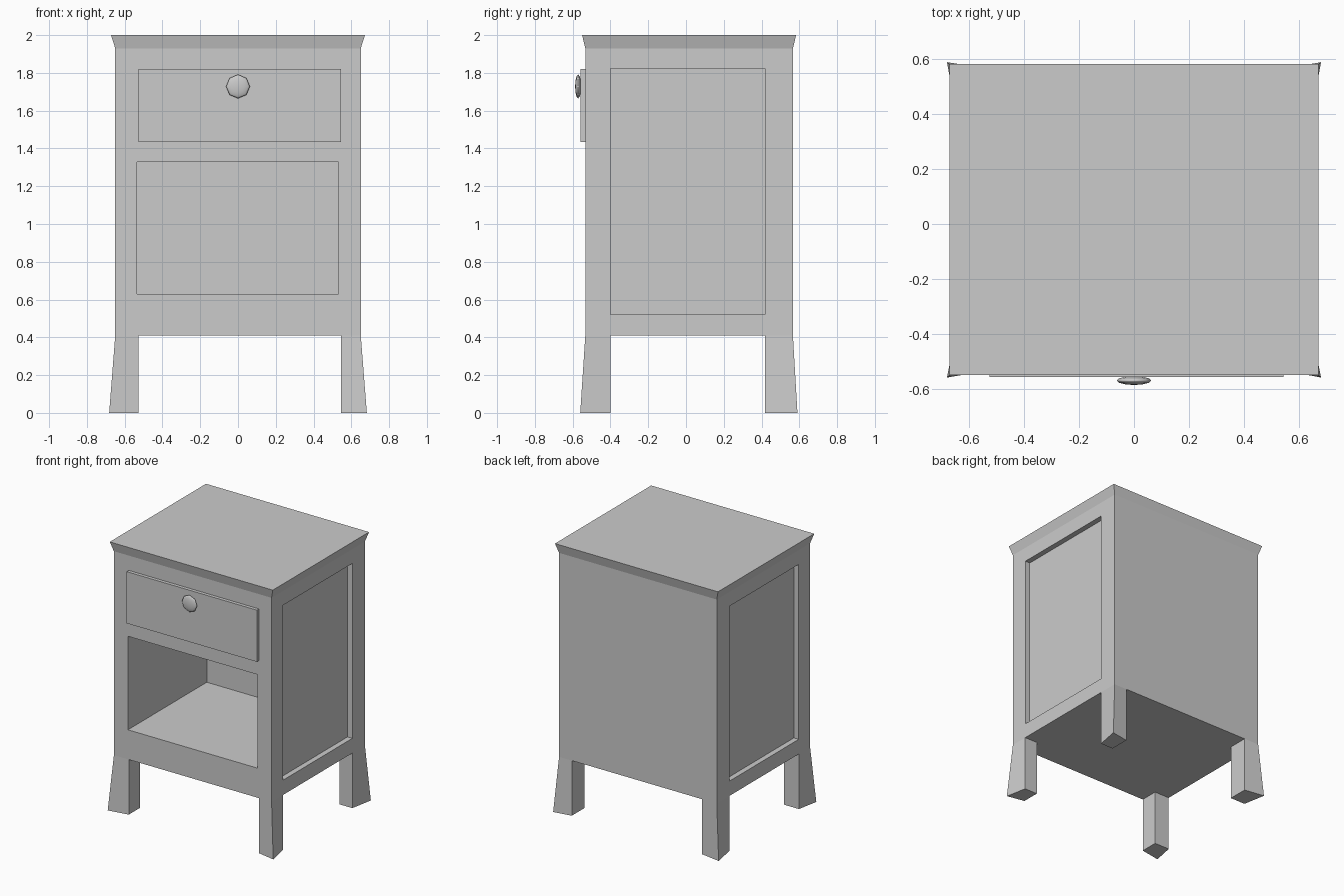
import bpy, bmesh, math

if "Cube" in bpy.data.objects:
    bpy.data.objects.remove(bpy.data.objects["Cube"])


def loft(name, rings):
    """Closed solid through a stack of equal-sized point rings."""
    bm = bmesh.new()
    loops = [[bm.verts.new(p) for p in ring] for ring in rings]
    n = len(loops[0])
    for a, b in zip(loops, loops[1:]):
        for i in range(n):
            j = (i + 1) % n
            bm.faces.new((a[i], a[j], b[j], b[i]))
    bm.faces.new(loops[0])
    bm.faces.new(loops[-1])
    bmesh.ops.recalc_face_normals(bm, faces=bm.faces)
    me = bpy.data.meshes.new(name)
    bm.to_mesh(me)
    bm.free()
    ob = bpy.data.objects.new(name, me)
    bpy.context.collection.objects.link(ob)
    return ob


def rect(x0, x1, y0, y1, z):
    return [(x0, y0, z), (x1, y0, z), (x1, y1, z), (x0, y1, z)]


def box(name, x0, x1, y0, y1, z0, z1):
    return loft(name, [rect(x0, x1, y0, y1, z0), rect(x0, x1, y0, y1, z1)])


def cut(target, cutter):
    cutter.hide_render = True
    mod = target.modifiers.new("cut", 'BOOLEAN')
    mod.operation = 'DIFFERENCE'
    mod.solver = 'EXACT'
    mod.object = cutter
    bpy.context.view_layer.objects.active = target
    bpy.ops.object.modifier_apply(modifier=mod.name)
    bpy.data.objects.remove(cutter)


X, Y0, Y1 = 0.65, -0.533, 0.566          # body footprint
Z0 = 0.41                                # underside height

# Cabinet body with the flared top edge
body = loft("cabinet_body", [
    rect(-X, X, Y0, Y1, Z0),
    rect(-X, X, Y0, Y1, 1.93),
    rect(-0.672, 0.672, -0.55, 0.583, 2.0),
])

# Open shelf compartment and recessed side panels
cut(body, box("shelf_cutter", -0.534, 0.533, -0.8, 0.395, 0.63, 1.327))
for s in (-1, 1):
    xs = sorted((s * 0.61, s * 0.8))
    cut(body, box("panel_cutter", *xs, -0.399, 0.418, 0.52, 1.823))

# Legs: only the outer corner splays out at the foot
for side, xo, xi, xf in (("left", -X, -0.527, -0.682), ("right", X, 0.545, 0.682)):
    for end, yo, yi, yf in (("front", Y0, -0.40, -0.56), ("back", Y1, 0.418, 0.59)):
        loft(f"{end}_{side}_leg", [
            [(xi, yi, 0), (xo, yi, 0), (xf, yf, 0), (xi, yo, 0)],
            [(xi, yi, Z0), (xo, yi, Z0), (xo, yo, Z0), (xi, yo, Z0)],
        ])

# Drawer front
box("drawer_front", -0.527, 0.546, -0.558, Y0, 1.435, 1.82)

# Flattened round knob
bpy.ops.mesh.primitive_uv_sphere_add(segments=8, ring_count=6, radius=1,
                                     location=(0, -0.571, 1.728),
                                     rotation=(math.pi / 2, 0, 0))
knob = bpy.context.object
knob.name = "drawer_knob"
knob.scale = (0.063, 0.063, 0.016)
bpy.ops.object.shade_smooth()
